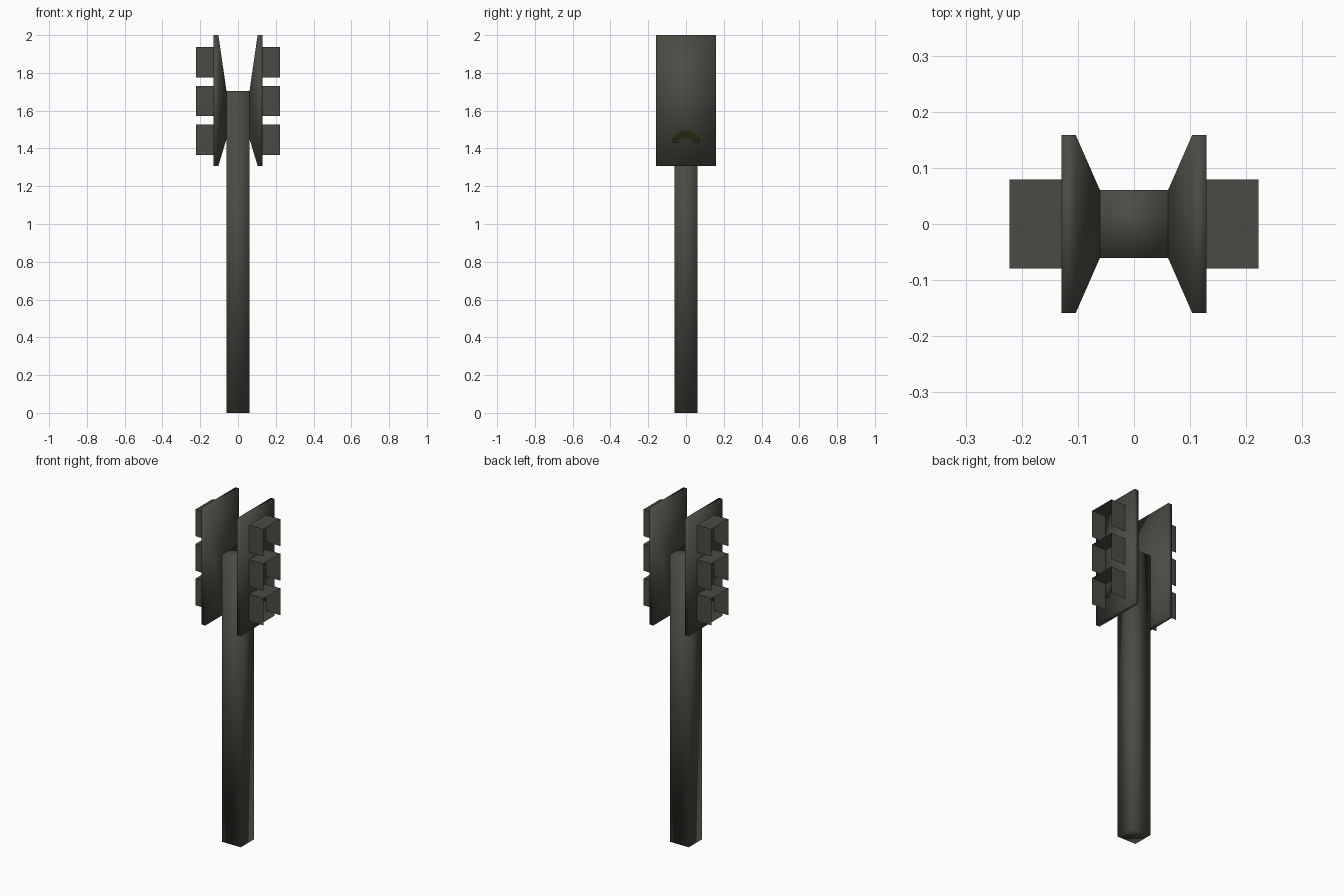
import bpy, math

if "Cube" in bpy.data.objects:
    bpy.data.objects.remove(bpy.data.objects["Cube"])


def material(name, color):
    m = bpy.data.materials.new(name)
    m.diffuse_color = (*color, 1.0)
    m.use_nodes = True
    m.node_tree.nodes["Principled BSDF"].inputs["Base Color"].default_value = m.diffuse_color
    return m


GREY = material("dark_grey", (0.070, 0.070, 0.057))
GREEN = material("dark_green_lens", (0.017, 0.021, 0.004))


def add_mesh(name, verts, faces, mat, smooth=False):
    me = bpy.data.meshes.new(name)
    me.from_pydata(verts, [], faces)
    me.materials.append(mat)
    for p in me.polygons:
        p.use_smooth = smooth
    ob = bpy.data.objects.new(name, me)
    bpy.context.collection.objects.link(ob)
    return ob


def loft(name, rings, mat):
    """Closed solid through a list of four-point rings."""
    verts = [v for r in rings for v in r]
    faces = [(3, 2, 1, 0)]
    for k in range(len(rings) - 1):
        a, b = 4 * k, 4 * k + 4
        for i in range(4):
            j = (i + 1) % 4
            faces.append((a + i, a + j, b + j, b + i))
    n = len(verts)
    faces.append((n - 4, n - 3, n - 2, n - 1))
    return add_mesh(name, verts, faces, mat, smooth=True)


# square post
def post_ring(z, r=0.061):
    return [(-r, -r, z), (r, -r, z), (r, r, z), (-r, r, z)]


loft("post", [post_ring(0), post_ring(1.705)], GREY)


def head_ring(s, x, half, z0, z1):
    return [(s * x, -s * half, z0), (s * x, s * half, z0),
            (s * x, s * half, z1), (s * x, -s * half, z1)]


for side, s in (("right", 1), ("left", -1)):
    # signal housing: tapered back plus backing plate
    loft(f"signal_head_{side}", [
        head_ring(s, 0.061, 0.061, 1.45, 1.705),
        head_ring(s, 0.104, 0.159, 1.308, 2.0),
        head_ring(s, 0.129, 0.159, 1.308, 2.0)], GREY)

    # three sheet hoods: a roof and two side walls, open in front and below
    for level, z0 in (("bottom", 1.366), ("middle", 1.571), ("top", 1.776)):
        z1 = z0 + 0.16
        outline = [(-0.079, z0), (-0.079, z1), (0.079, z1), (0.079, z0)]
        verts = [(s * x, y, z) for x in (0.127, 0.222) for y, z in outline]
        faces = [(i, i + 4, i + 5, i + 1) for i in range(3)]
        if s < 0:
            faces = [f[::-1] for f in faces]
        add_mesh(f"hood_{level}_{side}", verts, faces, GREY)

    # arched glint of the bottom lens
    steps = 16
    verts = []
    for i in range(steps + 1):
        a = math.radians(180 * i / steps)
        for r, rz in ((0.070, 0.063), (0.038, 0.025)):
            verts.append((s * 0.1305, r * math.cos(a), 1.431 + rz * math.sin(a)))
    faces = [(2 * i, 2 * i + 2, 2 * i + 3, 2 * i + 1) for i in range(steps)]
    if s < 0:
        faces = [f[::-1] for f in faces]
    add_mesh(f"bottom_lens_{side}", verts, faces, GREEN)
